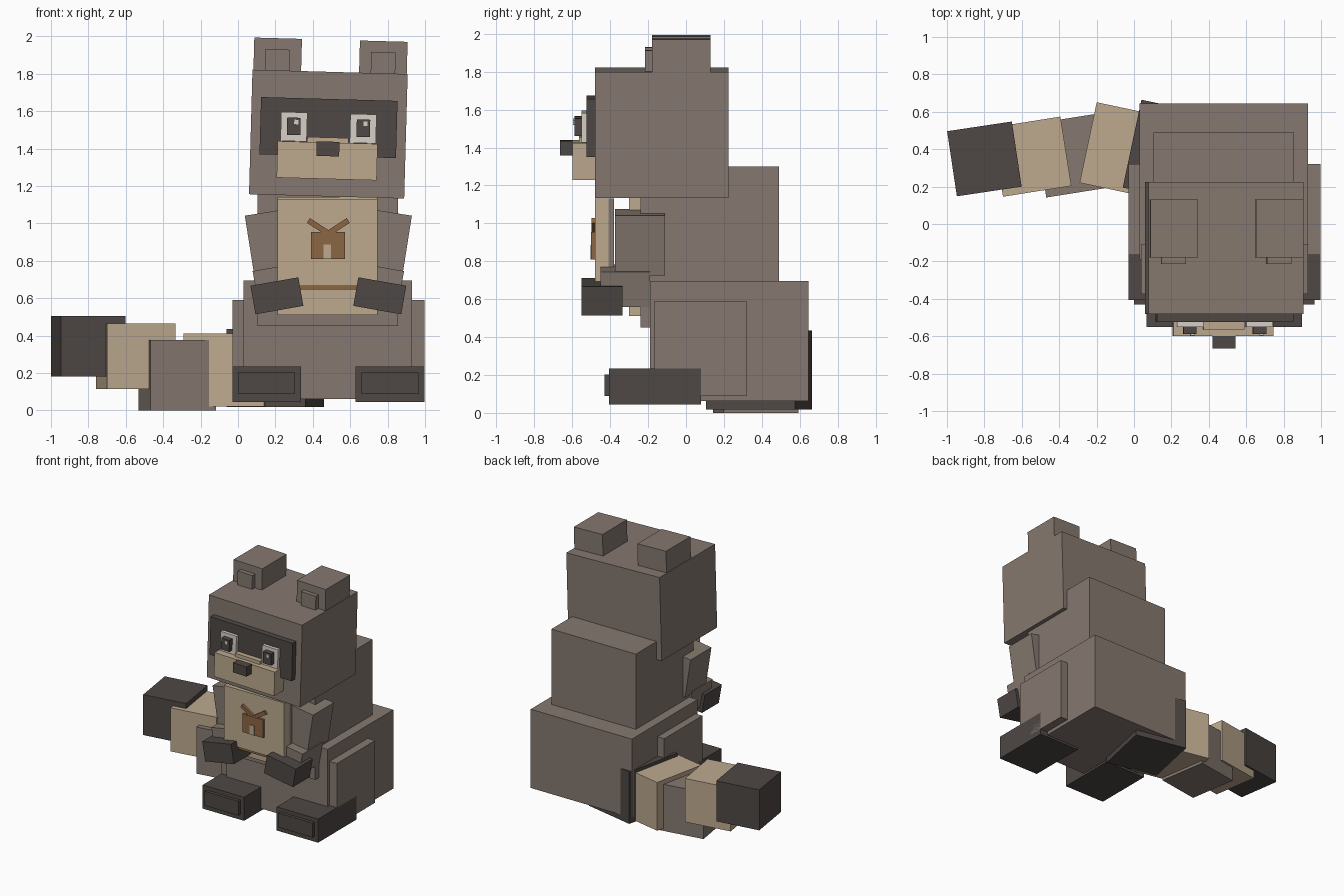
import bpy, bmesh
from math import radians
from mathutils import Matrix, Vector

if "Cube" in bpy.data.objects:
    bpy.data.objects.remove(bpy.data.objects["Cube"])


def material(name, rgb):
    m = bpy.data.materials.new(name)
    m.use_nodes = True
    m.diffuse_color = (*rgb, 1)
    m.node_tree.nodes["Principled BSDF"].inputs["Base Color"].default_value = (*rgb, 1)
    return m


GREY = material("grey_brown_fur", (0.235, 0.19, 0.16))
DARK = material("dark_fur", (0.077, 0.065, 0.06))
TAN = material("tan_fur", (0.51, 0.40, 0.275))
BROWN = material("brown_leather", (0.26, 0.135, 0.058))
WHITE = material("eye_white", (0.68, 0.63, 0.57))


def box(name, mat, x, y, z, turn=0, axis='Y', frame=Matrix()):
    """Block from three (low, high) ranges, turned about its centre, in a frame."""
    ranges = (x, y, z)
    centre = Vector([(a + b) / 2 for a, b in ranges])
    size = Vector([b - a for a, b in ranges])
    matrix = (frame @ Matrix.Translation(centre) @ Matrix.Rotation(radians(turn), 4, axis)
              @ Matrix.Diagonal((*size, 1)))
    bm = bmesh.new()
    bmesh.ops.create_cube(bm, size=1, matrix=matrix)
    mesh = bpy.data.meshes.new(name)
    bm.to_mesh(mesh)
    bm.free()
    mesh.materials.append(mat)
    obj = bpy.data.objects.new(name, mesh)
    bpy.context.collection.objects.link(obj)
    return obj


def pair(name, mat, x, y, z, turn=0, frame=Matrix()):
    """Mirrored left and right blocks; x is measured outward from the middle."""
    box("left_" + name, mat, x, y, z, turn, frame=frame)
    box("right_" + name, mat, (-x[1], -x[0]), y, z, -turn, frame=frame)


# Body, all measured from its middle line
body = Matrix.Translation((0.483, 0, 0))
box("hips", GREY, (-0.453, 0.447), (-0.19, 0.645), (0.062, 0.695), frame=body)
box("torso", GREY, (-0.38, 0.372), (-0.24, 0.49), (0.45, 1.30), frame=body)
box("belly", TAN, (-0.272, 0.264), (-0.30, -0.23), (0.51, 1.14), frame=body)
box("bib_backing", GREY, (-0.272, 0.264), (-0.41, -0.38), (0.665, 1.13), frame=body)
box("bib", TAN, (-0.272, 0.264), (-0.48, -0.41), (0.665, 1.13), frame=body)
box("bib_trim", BROWN, (-0.272, 0.264), (-0.47, -0.40), (0.645, 0.665), frame=body)

# Pendant on the bib
box("pendant", BROWN, (-0.093, 0.09), (-0.50, -0.48), (0.81, 0.955), frame=body)
box("pendant_door", TAN, (-0.025, 0.015), (-0.505, -0.499), (0.81, 0.887), frame=body)
pair("pendant_strap", BROWN, (-0.013, 0.117), (-0.498, -0.48), (0.965, 0.995), -33, frame=body)

# Arms
pair("upper_arm", GREY, (0.203, 0.423), (-0.375, -0.11), (0.74, 1.06), 9, body)
pair("forearm", GREY, (0.17, 0.39), (-0.45, -0.19), (0.575, 0.765), 10, body)
pair("hand", DARK, (0.145, 0.405), (-0.55, -0.335), (0.535, 0.69), 10, body)

# Legs
pair("thigh", GREY, (0.2, 0.513), (-0.165, 0.32), (0.09, 0.59), frame=body)
pair("foot", DARK, (0.145, 0.513), (-0.405, 0.08), (0.045, 0.235), frame=body)
pair("sole_pad", DARK, (0.177, 0.482), (-0.43, -0.40), (0.088, 0.203), frame=body)

# Head, tipped slightly to one side and measured from its centre
head = Matrix.Translation((0.483, 0, 1.477)) @ Matrix.Rotation(radians(1.6), 4, 'Y')
box("head", GREY, (-0.415, 0.415), (-0.48, 0.225), (-0.333, 0.333), frame=head)
pair("ear", GREY, (0.155, 0.41), (-0.18, 0.13), (0.32, 0.505), frame=head)
pair("inner_ear", GREY, (0.217, 0.348), (-0.215, -0.18), (0.333, 0.445), frame=head)
box("mask", DARK, (-0.365, 0.365), (-0.525, -0.475), (-0.118, 0.188), frame=head)
pair("eye", WHITE, (0.115, 0.255), (-0.55, -0.52), (-0.043, 0.112), frame=head)
pair("pupil", DARK, (0.15, 0.222), (-0.588, -0.55), (-0.01, 0.083), frame=head)
for side, x in (("left", 0.197), ("right", -0.173)):
    box(side + "_glint", WHITE, (x - 0.011, x + 0.011), (-0.595, -0.587), (0.048, 0.072),
        frame=head)
box("muzzle", TAN, (-0.27, 0.265), (-0.60, -0.475), (-0.24, -0.045), frame=head)
box("nose_bridge", TAN, (-0.112, 0.108), (-0.565, -0.50), (-0.05, -0.018), frame=head)
box("nose", DARK, (-0.061, 0.061), (-0.665, -0.60), (-0.118, -0.04), frame=head)


# Tail, a chain of turned blocks
def tail_block(name, mat, centre, width, depth, z, turn):
    x, y = centre
    box(name, mat, (x - width / 2, x + width / 2), (y - depth / 2, y + depth / 2), z, turn, 'Z')


tail_block("tail_root", DARK, (0.2, 0.385), 0.43, 0.48, (0.018, 0.435), -12)
tail_block("tail_ring_inner", TAN, (-0.03, 0.39), 0.44, 0.44, (0.022, 0.41), -12)
tail_block("tail_middle", GREY, (-0.325, 0.367), 0.355, 0.40, (0, 0.375), 9)
tail_block("tail_ring_outer", TAN, (-0.547, 0.36), 0.37, 0.375, (0.115, 0.465), 9)
tail_block("tail_tip", DARK, (-0.80, 0.348), 0.35, 0.352, (0.18, 0.505), 8.5)
